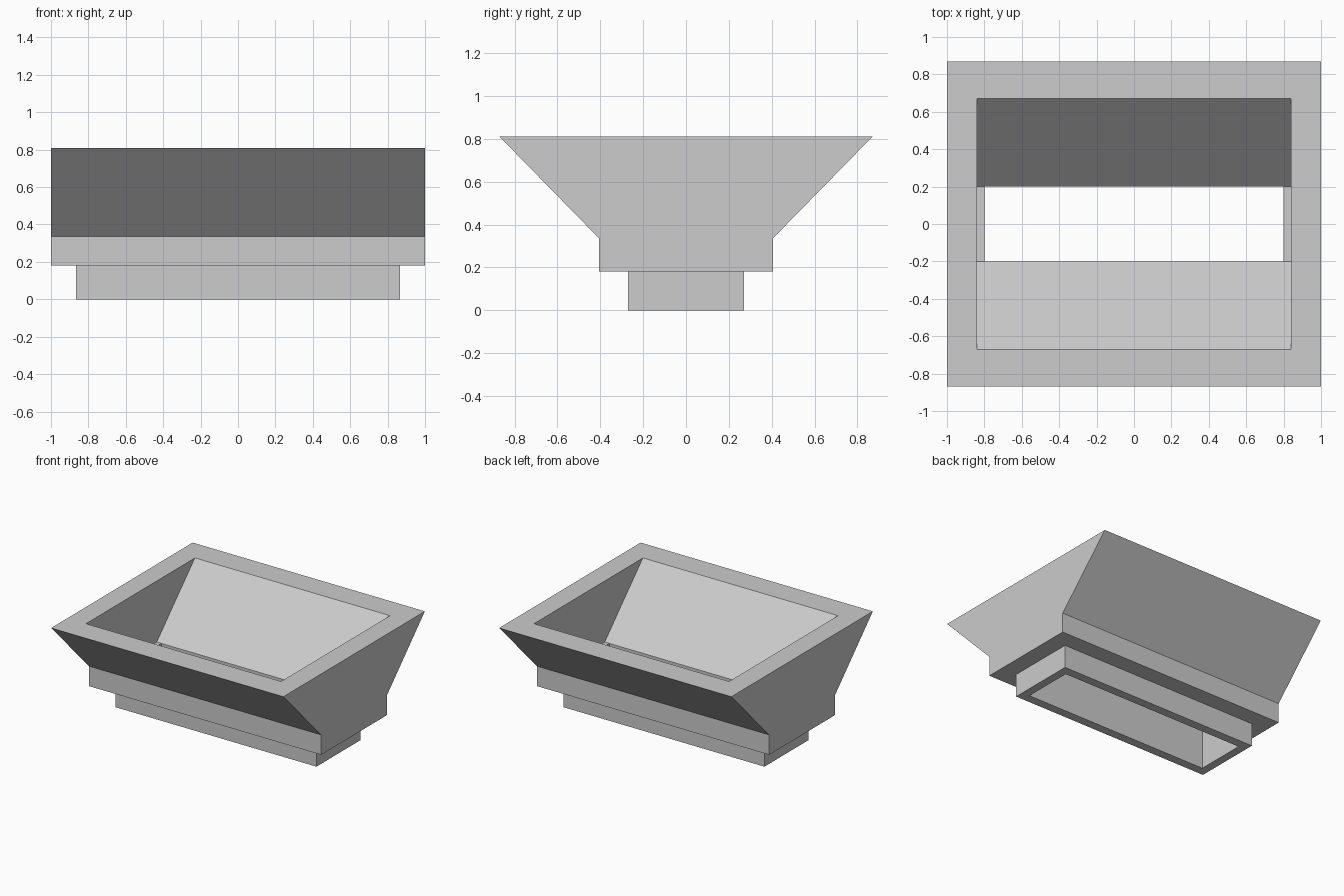
import bpy
import bmesh

cube = bpy.data.objects.get("Cube")
if cube:
    bpy.data.objects.remove(cube, do_unlink=True)

# Single flat colour
grey = bpy.data.materials.new("light_grey")
colour = (0.604, 0.604, 0.604, 1.0)
grey.use_nodes = True
grey.diffuse_color = colour
grey.node_tree.nodes["Principled BSDF"].inputs["Base Color"].default_value = colour

# Rectangular rings (half width, half depth, height), up the outside, down the inside
RINGS = [
    (0.865, 0.27, 0.0),    # neck foot
    (0.865, 0.27, 0.18),   # neck top
    (1.0, 0.405, 0.18),    # collar underside
    (1.0, 0.405, 0.335),   # collar top
    (1.0, 0.87, 0.81),     # flared outer rim
    (0.84, 0.67, 0.81),    # inner rim
    (0.84, 0.2, 0.335),    # bottom of inner slopes
    (0.8, 0.2, 0.335),     # end ledges
    (0.8, 0.2, 0.0),       # outlet
]
CORNERS = [(-1, -1), (1, -1), (1, 1), (-1, 1)]


def loft_closed(name, rings, material):
    """Join each ring to the next, and the last to the first."""
    bm = bmesh.new()
    loops = [[bm.verts.new((sx * w, sy * d, z)) for sx, sy in CORNERS]
             for w, d, z in rings]
    for i, lower in enumerate(loops):
        upper = loops[(i + 1) % len(loops)]
        for j in range(4):
            k = (j + 1) % 4
            bm.faces.new((lower[j], lower[k], upper[k], upper[j]))
    # Merge the shared corners where the ledge meets the slopes
    bmesh.ops.dissolve_degenerate(bm, edges=bm.edges, dist=0.0001)
    bmesh.ops.recalc_face_normals(bm, faces=bm.faces)
    mesh = bpy.data.meshes.new(name)
    bm.to_mesh(mesh)
    bm.free()
    mesh.materials.append(material)
    obj = bpy.data.objects.new(name, mesh)
    bpy.context.collection.objects.link(obj)
    return obj


# Open hopper with flared front and back and a narrow neck
loft_closed("hopper_body", RINGS, grey)
